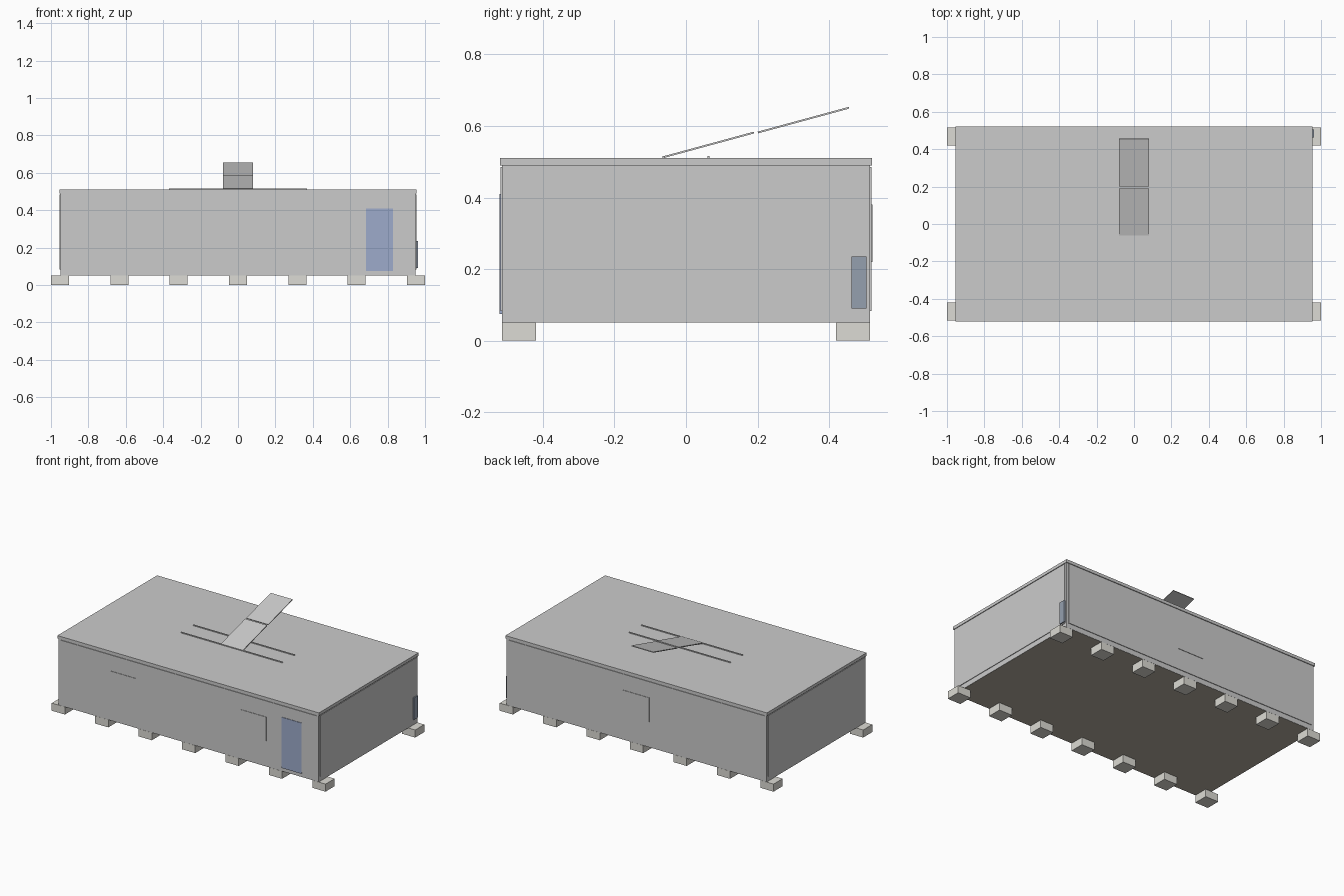
import bpy, bmesh, math
from mathutils import Matrix

if "Cube" in bpy.data.objects:
    bpy.data.objects.remove(bpy.data.objects["Cube"])


def material(name, rgb):
    m = bpy.data.materials.new(name)
    m.diffuse_color = (*rgb, 1)
    m.use_nodes = True
    m.node_tree.nodes["Principled BSDF"].inputs["Base Color"].default_value = m.diffuse_color
    return m


BLUE = material("door_blue", (0.34, 0.41, 0.60))
SLATE = material("slate_blue", (0.30, 0.35, 0.43))
BROWN = material("floor_brown", (0.46, 0.42, 0.35))
STONE = material("warm_concrete", (0.72, 0.71, 0.66))


def box(name, x, y, z, mat=None, tilt=0.0):
    """Box from (min, max) ranges, optionally tilted about x through its centre."""
    bm = bmesh.new()
    bmesh.ops.create_cube(bm, size=1)
    size = [r[1] - r[0] for r in (x, y, z)]
    bmesh.ops.scale(bm, vec=size, verts=bm.verts)
    mesh = bpy.data.meshes.new(name)
    bm.to_mesh(mesh)
    bm.free()
    ob = bpy.data.objects.new(name, mesh)
    bpy.context.collection.objects.link(ob)
    centre = [(r[0] + r[1]) / 2 for r in (x, y, z)]
    ob.matrix_world = Matrix.Translation(centre) @ Matrix.Rotation(tilt, 4, 'X')
    if mat:
        mesh.materials.append(mat)
    return ob


def span(a, b, side):
    """Range a..b on the chosen side of the axis."""
    return tuple(sorted((a * side, b * side)))


# Foundation blocks along both long sides
for side, label in ((-1, "front"), (1, "back")):
    for i in range(7):
        cx = -0.952 + i * 0.952 / 3
        box(f"{label}_foundation_block_{i + 1}", (cx - 0.048, cx + 0.048),
            span(0.42, 0.515, side), (0, 0.05), STONE)

# Floor and roof
box("floor", (-0.948, 0.948), (-0.513, 0.513), (0.05, 0.08), BROWN)
box("roof", (-0.955, 0.955), (-0.52, 0.52), (0.49, 0.51))

# Frame rails, corner posts and wall panels
for side, ylab, xlab in ((-1, "front", "left"), (1, "back", "right")):
    for lab, z in (("lower", (0.0505, 0.083)), ("upper", (0.484, 0.491))):
        box(f"{ylab}_{lab}_rail", (-0.95, 0.95), span(0.495, 0.515, side), z)
        box(f"{xlab}_{lab}_rail", span(0.93, 0.95, side), (-0.495, 0.495), z)
    for sx, lab in ((-1, "left"), (1, "right")):
        box(f"{ylab}_{lab}_post", span(0.93, 0.95, sx),
            span(0.495, 0.515, side), (0.08, 0.487))
    box(f"{ylab}_wall", (-0.935, 0.935), span(0.50, 0.519, side), (0.083, 0.485))
    box(f"{xlab}_wall", span(0.935, 0.954, side), (-0.50, 0.50), (0.083, 0.485))

# Door, windows and service box
box("door", (0.685, 0.828), (-0.522, -0.505), (0.075, 0.41), BLUE)
for label, cx, side in (("front_left", -0.475, -1), ("front_right", 0.475, -1),
                        ("back", 0.0, 1)):
    box(f"{label}_window", (cx - 0.095, cx + 0.095), span(0.505, 0.522, side),
        (0.22, 0.38))
box("service_box", (0.95, 0.962), (0.463, 0.505), (0.09, 0.235), SLATE)

# Roof rails and tilted solar panels
for label, y in (("front", -0.063), ("rear", 0.063)):
    box(f"{label}_roof_rail", (-0.37, 0.37), (y - 0.003, y + 0.003), (0.509, 0.516))
for label, cy, cz in (("lower", 0.0625, 0.547), ("upper", 0.3285, 0.6165)):
    box(f"{label}_solar_panel", (-0.08, 0.08), (cy - 0.132, cy + 0.132),
        (cz - 0.0025, cz + 0.0025), tilt=math.radians(15.2))
